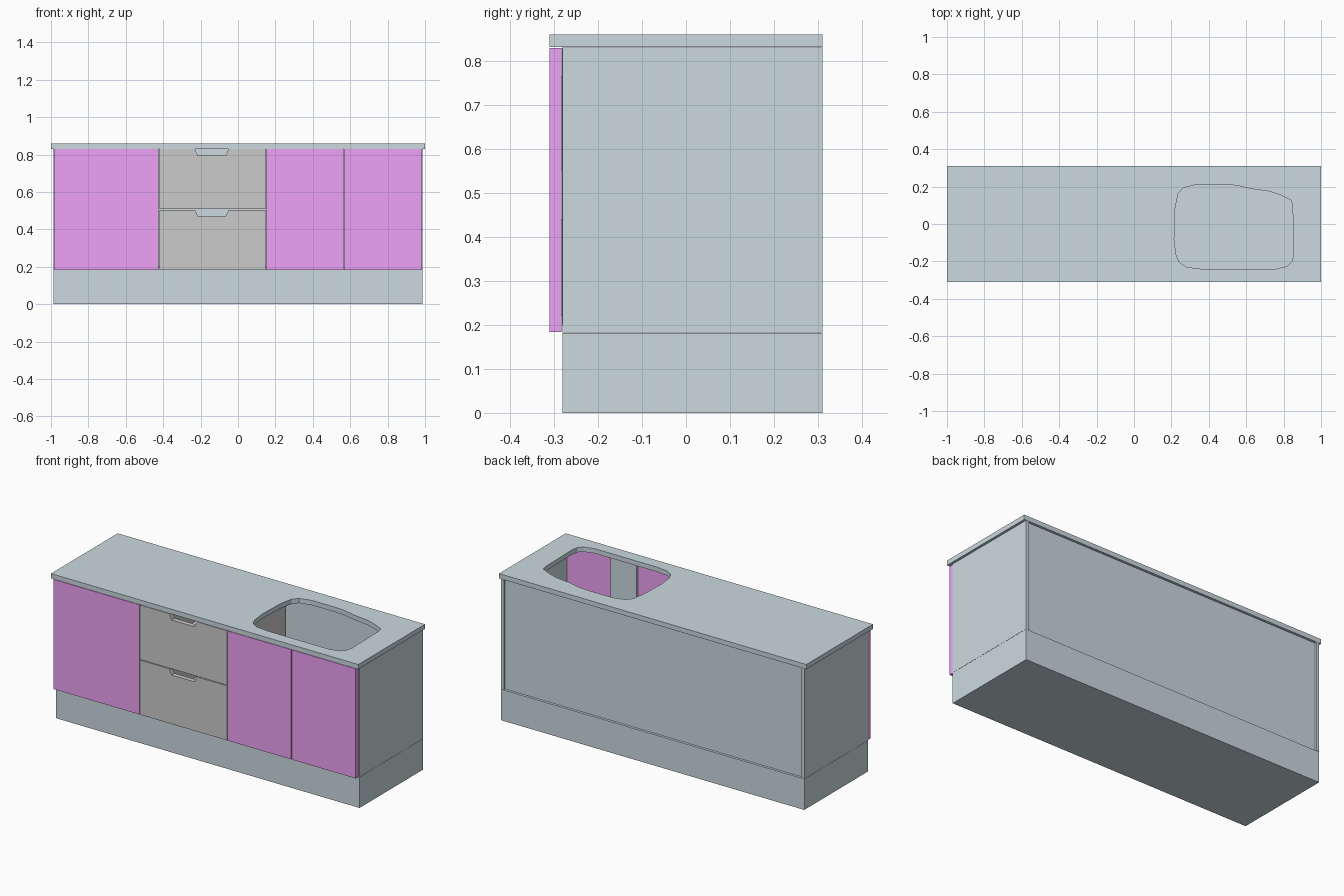
import bpy, bmesh
from mathutils import Matrix, Vector

if "Cube" in bpy.data.objects:
    bpy.data.objects.remove(bpy.data.objects["Cube"])


def material(name, rgb):
    m = bpy.data.materials.new(name)
    m.diffuse_color = (*rgb, 1)
    m.use_nodes = True
    m.node_tree.nodes["Principled BSDF"].inputs["Base Color"].default_value = m.diffuse_color
    return m


BODY = material("body_blue_grey", (0.60, 0.70, 0.74))
DOOR = material("door_magenta", (0.86, 0.36, 0.92))


def add(name, mesh, mat=None):
    ob = bpy.data.objects.new(name, mesh)
    bpy.context.collection.objects.link(ob)
    if mat:
        mesh.materials.clear()
        mesh.materials.append(mat)
    return ob


def box(name, x, y, z, mat=None):
    """Box from (min, max) ranges."""
    bm = bmesh.new()
    size = Vector((x[1] - x[0], y[1] - y[0], z[1] - z[0]))
    mid = Vector((sum(x), sum(y), sum(z))) / 2
    bmesh.ops.create_cube(bm, size=1, matrix=Matrix.Translation(mid) @ Matrix.Diagonal((*size, 1)))
    mesh = bpy.data.meshes.new(name)
    bm.to_mesh(mesh)
    bm.free()
    return add(name, mesh, mat)


def slab(name, outlines, thickness, matrix, mat=None):
    """Extruded flat profile; outlines after the first are holes."""
    cu = bpy.data.curves.new(name, 'CURVE')
    cu.dimensions = '2D'
    cu.fill_mode = 'BOTH'
    cu.extrude = thickness / 2
    for pts in outlines:
        sp = cu.splines.new('POLY')
        sp.points.add(len(pts) - 1)
        for p, (a, b) in zip(sp.points, pts):
            p.co = (a, b, 0, 1)
        sp.use_cyclic_u = True
        sp.use_smooth = False
    tmp = bpy.data.objects.new(name + "_curve", cu)
    bpy.context.collection.objects.link(tmp)
    dg = bpy.context.evaluated_depsgraph_get()
    mesh = bpy.data.meshes.new_from_object(tmp.evaluated_get(dg))
    bpy.data.objects.remove(tmp)
    bm = bmesh.new()
    bm.from_mesh(mesh)
    bmesh.ops.remove_doubles(bm, verts=bm.verts, dist=1e-5)
    bmesh.ops.transform(bm, matrix=matrix, verts=bm.verts)
    bmesh.ops.recalc_face_normals(bm, faces=bm.faces)
    for f in bm.faces:
        f.smooth = False
    bm.to_mesh(mesh)
    bm.free()
    mesh.name = name
    return add(name, mesh, mat)


# Worktop with an asymmetric sink opening
sink = [(.215, -.08), (.22, .08), (.235, .16), (.262, .192), (.33, .21), (.48, .211),
        (.55, .206), (.62, .189), (.72, .175), (.78, .156), (.84, .127), (.848, .09),
        (.853, -.16), (.845, -.2), (.82, -.225), (.76, -.24), (.36, -.24), (.28, -.23),
        (.243, -.205), (.225, -.165)]
edge = [(-1, -.31), (1, -.31), (1, .31), (-1, .31)]
slab("worktop", [edge, sink], .028, Matrix.Translation((0, 0, .845)), BODY)

# Plinth and open-fronted carcass
W, T = .987, .018
box("plinth", (-W, W), (-.28, .31), (0, .182), BODY)
box("carcass_floor", (-W + T, W - T), (-.28, .295), (.183, .201), BODY)
box("back_panel", (-W + T, W - T), (.28, .297), (.183, .83), BODY)
for side, x0 in (("left", -W), ("right", W - T)):
    box(side + "_side_panel", (x0, x0 + T), (-.28, .31), (.183, .83), BODY)
box("sink_door_stile", (.51, .68), (-.2815, -.267), (.201, .83), BODY)

# Doors
for name, x in (("left_door", (-.985, -.425)),
                ("sink_door_left", (.15, .563)),
                ("sink_door_right", (.567, .983))):
    box(name, x, (-.31, -.283), (.184, .829), DOOR)

# Drawers: notched fronts with open boxes behind
X0, X1, C = -.421, .146, -.14
for name, z0, z1, b0, b1 in (("lower_drawer", .184, .505, .22, .44),
                             ("upper_drawer", .509, .829, .55, .765)):
    front = [(X0, z0), (X1, z0), (X1, z1), (C + .09, z1), (C + .075, z1 - .033),
             (C - .075, z1 - .033), (C - .09, z1), (X0, z1)]
    upright = Matrix.Translation((0, -.2965, 0)) @ Matrix.Rotation(1.5707963, 4, 'X')
    slab(name + "_front", [front], .027, upright)
    L, R, F, B, t = -.4, .125, -.283, .262, .015
    box(name + "_left_wall", (L, L + t), (F, B), (b0, b1))
    box(name + "_right_wall", (R - t, R), (F, B), (b0, b1))
    box(name + "_inner_front", (L + t, R - t), (F, F + t), (b0, b1))
    box(name + "_back_wall", (L + t, R - t), (B - t, B), (b0, b1))
    box(name + "_base", (L + t, R - t), (F + t, B - t), (b0, b0 + t))
